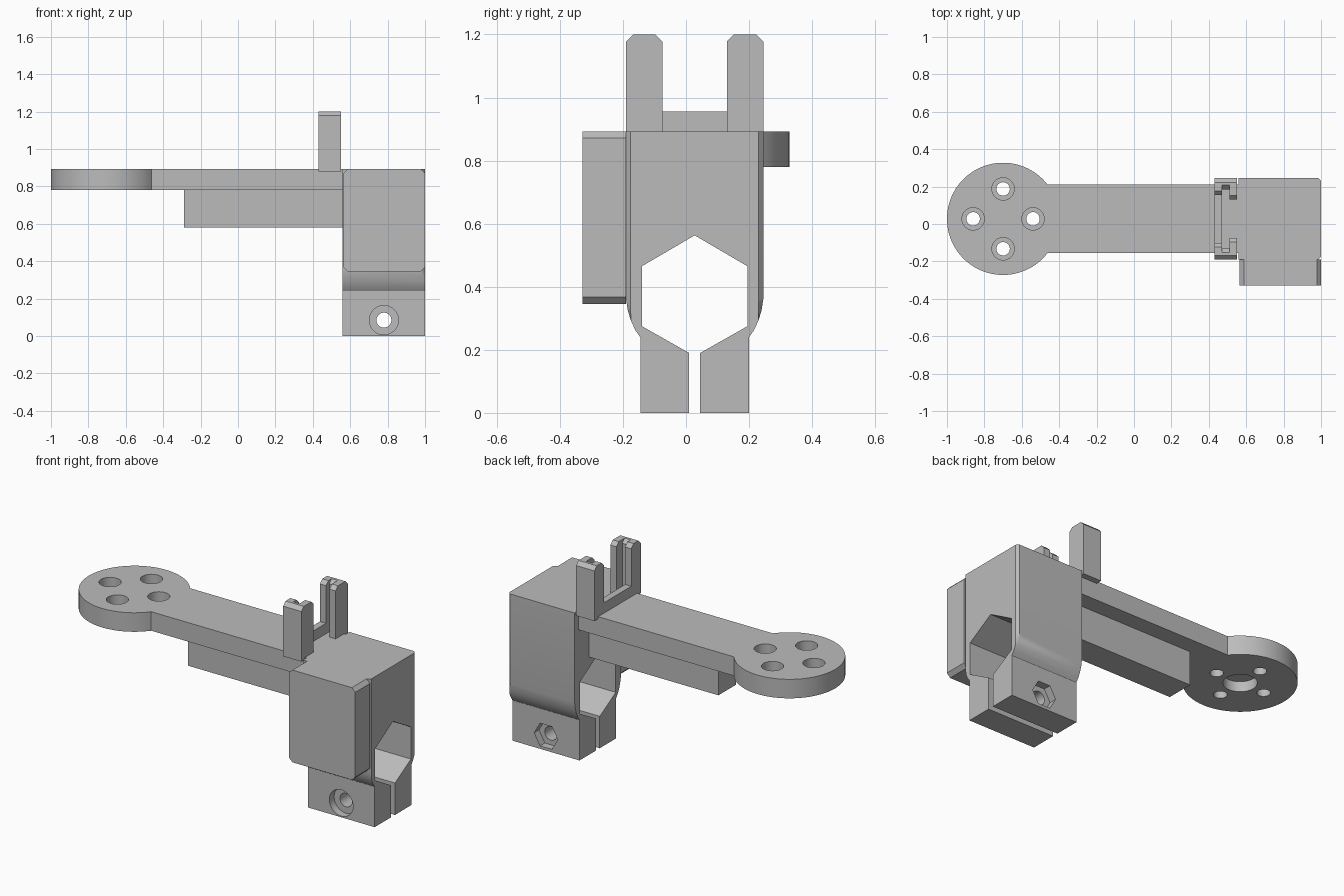
import bpy, bmesh, math

if "Cube" in bpy.data.objects:
    bpy.data.objects.remove(bpy.data.objects["Cube"], do_unlink=True)

MID = 0.0275  # symmetry line of the clamp and arm along y

grey = bpy.data.materials.new("light_grey_plastic")
grey.use_nodes = True
COLOUR = (0.5, 0.5, 0.5, 1)
grey.diffuse_color = COLOUR
grey.node_tree.nodes["Principled BSDF"].inputs["Base Color"].default_value = COLOUR


def place(axis, a, b, h):
    """Profile point (a, b) at height h along the given axis."""
    return {"x": (h, a, b), "y": (a, h, b), "z": (a, b, h)}[axis]


def loft(name, axis, sections):
    """Solid through matching profiles, given as (height, points) pairs."""
    bm = bmesh.new()
    rings = [[bm.verts.new(place(axis, a, b, h)) for a, b in pts] for h, pts in sections]
    n = len(rings[0])
    bm.faces.new(rings[0])
    bm.faces.new(rings[-1])
    for low, high in zip(rings, rings[1:]):
        for i in range(n):
            j = (i + 1) % n
            bm.faces.new((low[i], low[j], high[j], high[i]))
    bmesh.ops.recalc_face_normals(bm, faces=bm.faces)
    mesh = bpy.data.meshes.new(name)
    bm.to_mesh(mesh)
    bm.free()
    mesh.materials.append(grey)
    obj = bpy.data.objects.new(name, mesh)
    bpy.context.collection.objects.link(obj)
    return obj


def prism(name, axis, pts, lo, hi):
    return loft(name, axis, [(lo, pts), (hi, pts)])


def rect(a0, b0, a1, b1):
    return [(a0, b0), (a1, b0), (a1, b1), (a0, b1)]


def circle(a, b, r, n=48):
    return [(a + r * math.cos(math.tau * i / n), b + r * math.sin(math.tau * i / n))
            for i in range(n)]


def cut(obj, cutters):
    """Subtract the cutters and remove them."""
    for c in cutters:
        c.hide_render = True
        mod = obj.modifiers.new("cut", "BOOLEAN")
        mod.operation, mod.solver, mod.object = "DIFFERENCE", "EXACT", c
        bpy.context.view_layer.objects.active = obj
        bpy.ops.object.modifier_apply(modifier=mod.name)
        bpy.data.objects.remove(c, do_unlink=True)


def smooth(obj):
    bpy.ops.object.select_all(action="DESELECT")
    obj.select_set(True)
    bpy.context.view_layer.objects.active = obj
    bpy.ops.object.shade_smooth_by_angle(angle=math.radians(25))


# Arm with round mounting pad, one outline
PAD_X, PAD_R, ARM_HALF = -0.70, 0.30, 0.1825
start = math.asin(ARM_HALF / PAD_R)
steps = 72
outline = [(0.56, MID - ARM_HALF), (0.56, MID + ARM_HALF)]
for i in range(steps + 1):
    t = start + (math.tau - 2 * start) * i / steps
    outline.append((PAD_X + PAD_R * math.cos(t), MID + PAD_R * math.sin(t)))
arm = prism("mounting_arm", "z", outline, 0.78, 0.893)

# Counterbored screw holes and blind recess under the pad
holes = [prism("recess", "z", circle(PAD_X, MID, 0.09), 0.7, 0.84)]
for k in range(4):
    x = PAD_X + 0.16 * math.cos(k * math.pi / 2)
    y = MID + 0.16 * math.sin(k * math.pi / 2)
    holes.append(prism("screw_hole", "z", circle(x, y, 0.036, 32), 0.7, 1))
    holes.append(prism("counterbore", "z", circle(x, y, 0.06, 32), 0.82, 1))
cut(arm, holes)
smooth(arm)

# Stiffening rib below the arm
prism("arm_rib", "x", rect(MID - 0.0825, 0.58, MID + 0.0825, 0.78), -0.29, 0.56)


# Clamp body: half profile mirrored, with a bevelled outer end
def clamp_profile(limit):
    half = [(0.1725, 0), (0.1725, 0.24), (0.188, 0.262), (0.202, 0.292),
            (0.212, 0.325), (0.2175, 0.36), (0.2175, 0.893)]
    half = [(min(d, limit), z) for d, z in half]
    return [(MID + d, z) for d, z in half] + [(MID - d, z) for d, z in reversed(half)]


full = clamp_profile(1)
clamp = loft("clamp_body", "x", [(0.56, full), (0.985, full), (1.0, clamp_profile(0.203))])

# Hexagonal bore opening into a slot
key = [(0.0175, -0.1), (0.0175, 0.19), (0.1675, 0.275), (0.1675, 0.465)]
bore = ([(MID + d, z) for d, z in key] + [(MID, 0.563)]
        + [(MID - d, z) for d, z in reversed(key)])
BOLT = (0.78, 0.085)
cut(clamp, [
    prism("hex_bore", "x", bore, 0.4, 1.2),
    prism("bolt_hole", "y", circle(*BOLT, 0.04, 32), -0.5, 0.5),
    prism("bolt_head_pocket", "y", circle(*BOLT, 0.078), -0.5, -0.10),
    prism("nut_pocket", "y", circle(*BOLT, 0.078, 6), 0.155, 0.5),
])
smooth(clamp)

# Front pad with clipped corners
C = 0.022
x0, x1, z0, z1 = 0.565, 1.0, 0.345, 0.893
prism("front_pad", "y", [(x0 + C, z0), (x1 - C, z0), (x1, z0 + C), (x1, z1 - C),
                         (x1 - C, z1), (x0 + C, z1), (x0, z1 - C), (x0, z0 + C)],
      -0.328, -0.19)


# Slotted holder posts: two fins joined by a web, on both sides
def post_part(name, side, inner, lo, hi):
    outer, top, base = 0.2175, 1.2, 0.88
    pts = [(inner, base), (outer, base), (outer, top - C), (outer - C, top),
           (inner + C, top), (inner, top - C)]
    prism(name, "x", [(MID + side * d, z) for d, z in pts], lo, hi)


for side, word in ((1, "back"), (-1, "front")):
    post_part(word + "_post_outer_fin", side, 0.128, 0.43, 0.47)
    post_part(word + "_post_web", side, 0.158, 0.47, 0.51)
    post_part(word + "_post_inner_fin", side, 0.1025, 0.51, 0.55)
prism("post_bridge", "x", rect(MID - 0.128, 0.88, MID + 0.128, 0.955), 0.43, 0.47)
